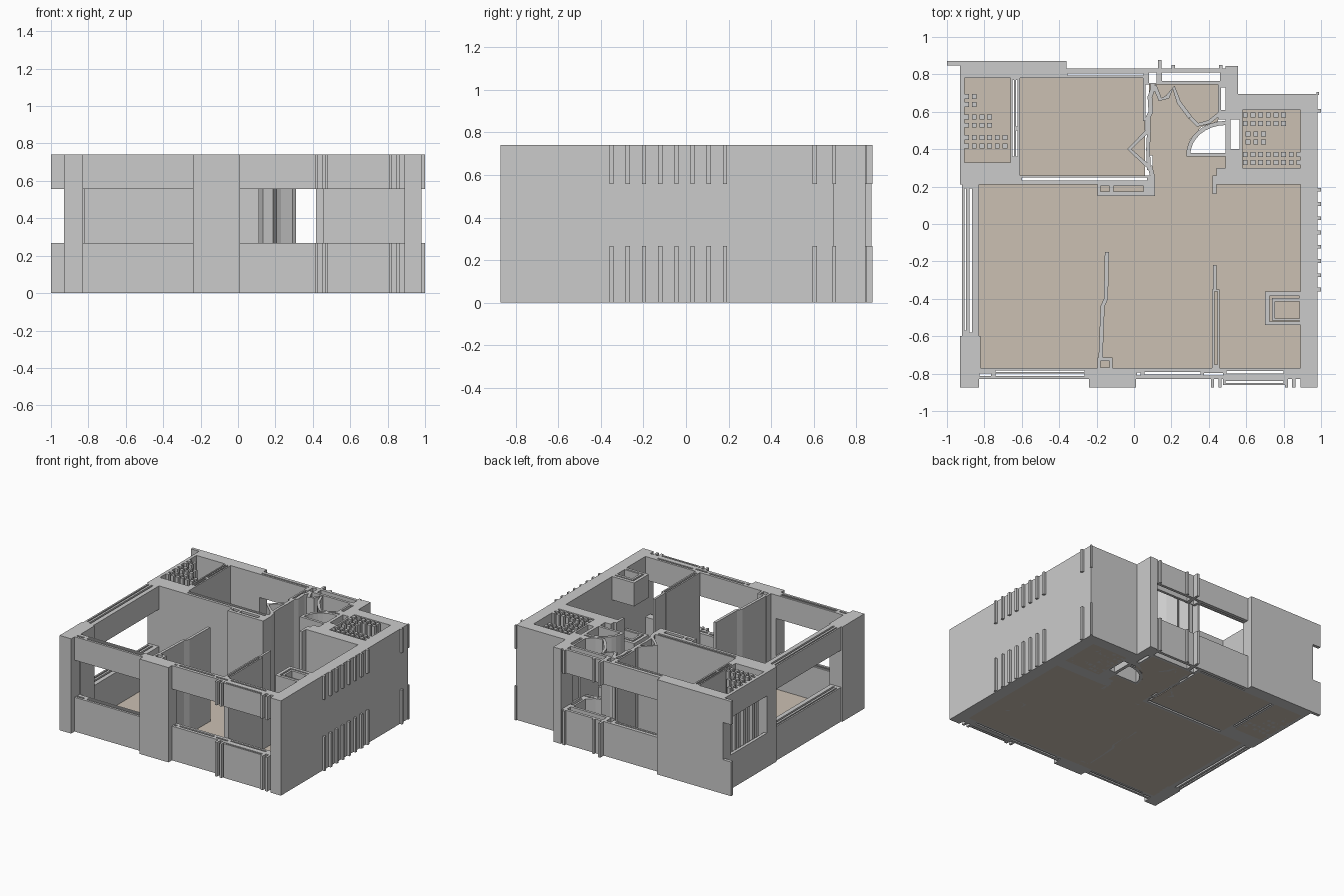
import bpy
from math import cos, sin, pi
from mathutils import Vector

H = 0.74
FULL = [(0.0, H)]
BANDS = [(0.0, 0.267), (0.557, H)]      # sill and lintel, open between


def rect(x0, x1, y0, y1):
    return [(x0, y0), (x1, y0), (x1, y1), (x0, y1)]


def prism(name, outline, holes=(), spans=FULL, mat=None):
    """Extrude a flat outline with holes over each height span."""
    for i, (z0, z1) in enumerate(spans):
        cu = bpy.data.curves.new(name, 'CURVE')
        cu.dimensions = '2D'
        cu.fill_mode = 'BOTH'
        cu.extrude = (z1 - z0) / 2
        for loop in [outline, *holes]:
            sp = cu.splines.new('POLY')
            sp.points.add(len(loop) - 1)
            for p, (x, y) in zip(sp.points, loop):
                p.co = (x, y, 0, 1)
            sp.use_cyclic_u = True
        tmp = bpy.data.objects.new(name + "_tmp", cu)
        bpy.context.collection.objects.link(tmp)
        dg = bpy.context.evaluated_depsgraph_get()
        me = bpy.data.meshes.new_from_object(tmp.evaluated_get(dg))
        bpy.data.objects.remove(tmp)
        for v in me.vertices:
            v.co.z += (z0 + z1) / 2
        for f in me.polygons:
            f.use_smooth = False
        me.materials.clear()
        if mat:
            me.materials.append(mat)
        suffix = "" if len(spans) == 1 else ("_lower", "_upper")[i]
        ob = bpy.data.objects.new(name + suffix, me)
        bpy.context.collection.objects.link(ob)


def wall(name, r, slots=(), spans=FULL):
    prism(name, rect(*r), [rect(*s) for s in slots], spans)


def ribbon(name, pts, w, spans=FULL):
    """Thin wall that follows a path."""
    pts = [Vector(p) for p in pts]
    left, right = [], []
    for i, p in enumerate(pts):
        d = (pts[min(i + 1, len(pts) - 1)] - pts[max(i - 1, 0)]).normalized()
        n = Vector((-d.y, d.x)) * w / 2
        left.append(tuple(p + n))
        right.append(tuple(p - n))
    prism(name, left + right[::-1], (), spans)


# Floors
beige = bpy.data.materials.new("floor_beige")
beige.diffuse_color = (0.60, 0.53, 0.45, 1)
floors = {
    "main_floor": (-0.83, 0.89, -0.77, 0.21),
    "bedroom_floor": (-0.61, 0.06, 0.26, 0.78),
    "left_closet_floor": (-0.905, -0.66, 0.33, 0.78),
    "right_closet_floor": (0.58, 0.89, 0.30, 0.61),
    "hall_floor": (0.10, 0.49, 0.21, 0.365),
    "bath_floor": (0.08, 0.28, 0.365, 0.745),
}
for name, r in floors.items():
    prism(name, rect(*r), (), [(0, 0.006)], beige)
prism("bath_corner_floor", [(0.28, 0.365), (0.30, 0.45), (0.36, 0.52), (0.45, 0.55),
                            (0.45, 0.745), (0.28, 0.745)], (), [(0, 0.006)], beige)

# Solid outer walls and piers
wall("right_wall", (0.89, 0.982, -0.873, 0.695))
wall("back_right_wall", (0.50, 0.89, 0.61, 0.695))
wall("back_right_pier", (0.49, 0.555, 0.695, 0.845))
wall("back_left_wall", (-0.93, -0.36, 0.78, 0.872))
wall("left_pier", (-0.93, -0.61, 0.21, 0.33))
prism("front_left_pier", [(-0.93, -0.873), (-0.83, -0.873), (-0.83, -0.77),
                          (-0.82, -0.77), (-0.82, -0.60), (-0.93, -0.60)])
wall("front_pier", (-0.24, 0.01, -0.873, -0.77))

# Window walls with sill and lintel
wall("left_window", (-0.92, -0.83, -0.60, 0.21),
     [(-0.907, -0.897, -0.57, 0.19), (-0.88, -0.865, -0.58, 0.19)], BANDS)
wall("closet_window", (-0.93, -0.905, 0.33, 0.78), (), BANDS)
wall("front_left_window", (-0.83, -0.24, -0.83, -0.77),
     [(-0.825, -0.765, -0.812, -0.798), (-0.74, -0.265, -0.812, -0.798),
      (-0.74, -0.265, -0.79, -0.783)], BANDS)
wall("front_right_window", (0.01, 0.89, -0.83, -0.77),
     [(0.015, 0.035, -0.81, -0.795), (0.055, 0.355, -0.805, -0.79),
      (0.375, 0.475, -0.81, -0.797), (0.495, 0.80, -0.80, -0.787)], BANDS)
wall("front_window_rail", (0.475, 0.815, -0.86, -0.83),
     [(0.49, 0.80, -0.85, -0.84)], BANDS)
wall("back_window", (-0.36, 0.06, 0.78, 0.832), [(-0.355, 0.05, 0.795, 0.805)], BANDS)
wall("bath_window", (0.06, 0.49, 0.745, 0.832),
     [(0.08, 0.12, 0.755, 0.81), (0.15, 0.46, 0.765, 0.81)], BANDS)
wall("back_left_flange", (-1.0, -0.93, 0.848, 0.872), (), BANDS)
wall("corner_flange", (0.975, 0.99, 0.69, 0.705), (), BANDS)

# Short mullions on the front and back windows
for i, (x, y0, y1) in enumerate([(0.42, -0.873, -0.83), (0.46, -0.873, -0.83),
                                 (0.815, -0.873, -0.83), (0.855, -0.873, -0.83),
                                 (0.137, 0.83, 0.876), (0.21, 0.83, 0.85),
                                 (0.463, 0.83, 0.85)]):
    wall(f"mullion_{i}", (x - 0.009, x + 0.009, y0, y1), (), BANDS)

# Ribs on the right wall
for i, y in enumerate([-0.35 + 0.0762 * k for k in range(8)] + [0.605]):
    wall(f"right_rib_{i}", (0.982, 1.0, y - 0.01, y + 0.01), (), BANDS)

# Interior walls
wall("closet_divider", (-0.66, -0.61, 0.33, 0.78),
     [(-0.65, -0.642, 0.36, 0.77), (-0.632, -0.622, 0.36, 0.50),
      (-0.632, -0.622, 0.52, 0.77)])
wall("bedroom_wall", (-0.61, 0.09, 0.21, 0.26), [(-0.60, 0.07, 0.232, 0.248)])
wall("hall_ledge", (-0.195, 0.09, 0.15, 0.21),
     [(-0.18, -0.13, 0.175, 0.202), (-0.11, 0.05, 0.175, 0.202)])
wall("right_closet_side", (0.49, 0.58, 0.30, 0.61), [(0.515, 0.565, 0.40, 0.56)])
wall("right_closet_front", (0.44, 0.89, 0.21, 0.30))
wall("hall_stub", (0.42, 0.44, 0.16, 0.26))
wall("kitchen_partition", (0.418, 0.458, -0.77, -0.35), [(0.43, 0.446, -0.75, -0.36)])
wall("kitchen_partition_end", (0.423, 0.441, -0.35, -0.22))
ribbon("living_partition", [(-0.145, -0.15), (-0.15, -0.40), (-0.168, -0.44),
                            (-0.178, -0.70), (-0.178, -0.72)], 0.022)
wall("partition_post", (-0.195, -0.115, -0.77, -0.715), [(-0.178, -0.132, -0.768, -0.732)])

# Hollow counter unit on the right wall
prism("counter_unit", rect(0.70, 0.89, -0.54, -0.36),
      [rect(0.755, 0.885, -0.505, -0.415),
       [(0.725, -0.52), (0.885, -0.52), (0.885, -0.515), (0.738, -0.515),
        (0.738, -0.395), (0.885, -0.395), (0.885, -0.385), (0.725, -0.385)]], BANDS)

# Bedroom to bath wall with the angled door
ribbon("bath_wall_lower", [(0.10, 0.15), (0.10, 0.25), (0.085, 0.31)], 0.025)
ribbon("bedroom_door", [(0.08, 0.305), (-0.025, 0.40), (0.075, 0.50)], 0.022)
ribbon("door_line", [(0.08, 0.29), (0.075, 0.40), (0.08, 0.50)], 0.02)
ribbon("bath_wall_upper", [(0.075, 0.49), (0.075, 0.57), (0.09, 0.60),
                           (0.085, 0.68), (0.10, 0.72), (0.10, 0.75)], 0.025)
ribbon("bedroom_edge", [(0.055, 0.55), (0.055, 0.78)], 0.014)

# Bath swing screen and corner shower
ribbon("bath_screen", [(0.11, 0.74), (0.14, 0.665), (0.18, 0.68), (0.212, 0.73),
                       (0.24, 0.65), (0.30, 0.57)], 0.022)
ribbon("bath_screen_end", [(0.30, 0.57), (0.34, 0.53), (0.40, 0.545), (0.47, 0.60)],
       0.02, BANDS)
arc = [(0.49 - 0.20 * cos(a), 0.37 + 0.17 * sin(a)) for a in
       [pi / 2 * k / 8 for k in range(9)]]
ribbon("shower_arc", arc, 0.022, BANDS)
wall("shower_sill", (0.28, 0.49, 0.36, 0.38), (), BANDS)
wall("bath_side", (0.45, 0.50, 0.56, 0.745), [(0.465, 0.488, 0.61, 0.73)], BANDS)

# Clusters of plain posts inside both closets
clusters = {"left_closet": [(-0.895, 2, 0.66), (-0.895, 4, 0.55), (-0.895, 6, 0.44)],
            "right_closet": [(0.595, 6, 0.56), (0.61, 3, 0.46), (0.595, 8, 0.35)]}
for room, rows in clusters.items():
    for r, (x0, n, y) in enumerate(rows):
        for k in range(n):
            x = x0 + 0.041 * k
            for j, dy in enumerate((-0.022, 0.022)):
                wall(f"{room}_post_{r}_{k}_{j}",
                     (x - 0.013, x + 0.013, y + dy - 0.013, y + dy + 0.013))
